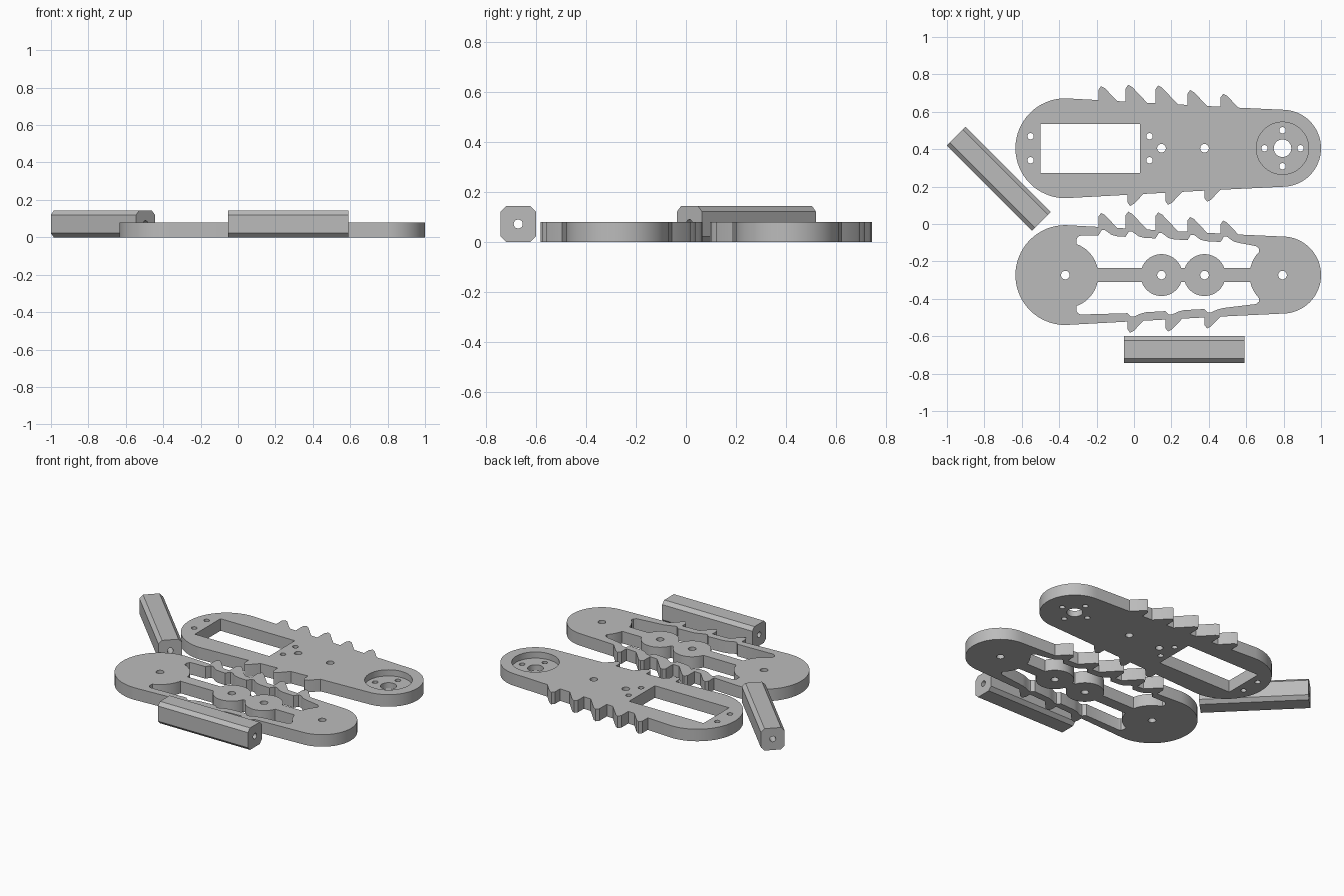
import bpy, bmesh
from math import sin, cos, pi, radians, asin, degrees

if "Cube" in bpy.data.objects:
    bpy.data.objects.remove(bpy.data.objects["Cube"], do_unlink=True)

grey = bpy.data.materials.new("plain grey")
grey.use_nodes = True
GREY = (0.5, 0.5, 0.5, 1)
grey.diffuse_color = GREY
grey.node_tree.nodes["Principled BSDF"].inputs["Base Color"].default_value = GREY

THICK, SIDE = 0.078, 0.142
REAR, NOSE = -0.367, 0.794            # centres of the two rounded ends
UPPER_TEETH = [(-0.19, 0.075), (-0.045, 0.09), (0.115, 0.095), (0.286, 0.08), (0.463, 0.07)]
LOWER_TEETH = [(-0.035, 0.06), (0.168, 0.065), (0.377, 0.06)]


def arc(cx, cy, r, a0, a1, n=32):
    steps = [radians(a0 + (a1 - a0) * i / n) for i in range(n + 1)]
    return [(cx + r * cos(a), cy + r * sin(a)) for a in steps]


def circle(cx, cy, r):
    return arc(cx, cy, r, 0, 360, 40)[:-1]


def prism(name, pts, z0, z1):
    """Extrude a flat outline between two heights."""
    bm = bmesh.new()
    base = bm.faces.new([bm.verts.new((x, y, z0)) for x, y in pts])
    top = bmesh.ops.extrude_face_region(bm, geom=[base])["geom"]
    bmesh.ops.translate(bm, vec=(0, 0, z1 - z0),
                        verts=[v for v in top if isinstance(v, bmesh.types.BMVert)])
    bmesh.ops.recalc_face_normals(bm, faces=bm.faces)
    mesh = bpy.data.meshes.new(name)
    bm.to_mesh(mesh)
    bm.free()
    obj = bpy.data.objects.new(name, mesh)
    mesh.materials.append(grey)
    bpy.context.collection.objects.link(obj)
    return obj


def select(obj):
    bpy.ops.object.select_all(action="DESELECT")
    obj.select_set(True)
    bpy.context.view_layer.objects.active = obj


def cut(obj, pts, z0=-0.1, z1=1):
    cutter = prism("cutter", pts, z0, z1)
    cutter.hide_render = True
    mod = obj.modifiers.new("cut", "BOOLEAN")
    mod.operation, mod.solver, mod.object = "DIFFERENCE", "EXACT", cutter
    select(obj)
    bpy.ops.object.modifier_apply(modifier=mod.name)
    bpy.data.objects.remove(cutter, do_unlink=True)


def finish(obj):
    select(obj)
    bpy.ops.object.shade_smooth_by_angle(angle=radians(28))


def half_width(x):
    return 0.267 - 0.0543 * (x - REAR)


def teeth(spec, side):
    """Hooked teeth standing on the tapering edge."""
    pts = []
    for t, h in spec:
        for dx, dy in ((0, 0), (0, h - 0.02), (0.014, h), (0.035, h - 0.01), (0.025 + h, 0)):
            pts.append((t + dx, side * (half_width(t + dx) + dy)))
    return pts


def pocket(spec, side, bump):
    """Opening between the spine and the toothed rim."""
    low = degrees(asin(0.037 / 0.176))
    hub = degrees(asin(0.037 / 0.112))
    pts = arc(REAR, 0, 0.176, 70, low, 12)
    for x in (0.147, 0.377):
        pts += arc(x, 0, 0.112, 180 - hub, hub, 20)
    pts += arc(NOSE, 0, 0.176, 180 - low, 135, 10)
    pts += [(0.668, 0.142), (0.652, 0.155)]
    for t, h in reversed(spec):
        for dx, dy in ((0.1, 0), (0.07, 0.006), (0.035, bump), (0.018, bump), (0.0, 0)):
            pts.append((t + dx, half_width(t + dx) - 0.045 + dy))
    pts += [(-0.285, 0.211), (-0.3, 0.205), (-0.308, 0.19)]
    return [(x, side * y) for x, y in pts]


def plate(name):
    outline = arc(NOSE, 0, 0.206, -90, 90) + teeth(UPPER_TEETH, 1)[::-1]
    outline += arc(REAR, 0, 0.267, 90, 270) + teeth(LOWER_TEETH, -1)
    return prism(name, outline, 0, THICK)


# Motor plate with rectangular window and round recess
motor = plate("motor_plate")
cut(motor, [(-0.5, -0.132), (0.032, -0.132), (0.032, 0.13), (-0.5, 0.13)])
cut(motor, circle(NOSE, 0, 0.14), THICK - 0.04)
cut(motor, circle(NOSE, 0, 0.047))
for dx, dy in ((1, 0), (-1, 0), (0, 1), (0, -1)):
    cut(motor, circle(NOSE + 0.096 * dx, 0.096 * dy, 0.017))
for x in (-0.553, 0.083):
    for y in (-0.064, 0.064):
        cut(motor, circle(x, y, 0.017))
for x in (0.147, 0.377):
    cut(motor, circle(x, 0, 0.023))
motor.location.y = 0.405
finish(motor)

# Cover plate with open pockets around a central spine
cover = plate("cover_plate")
cut(cover, pocket(UPPER_TEETH, 1, 0.03))
cut(cover, pocket(LOWER_TEETH, -1, 0.02))
for x in (REAR, 0.147, 0.377, NOSE):
    cut(cover, circle(x, 0, 0.023))
cover.location.y = -0.273
finish(cover)


# Chamfered spacer bars with a lengthwise bore
def spacer(name, x, y, turn):
    a, b = SIDE / 2, SIDE / 2 - 0.022
    octagon = [(a, -b), (a, b), (b, a), (-b, a), (-a, b), (-a, -b), (-b, -a), (b, -a)]
    bar = prism(name, octagon, -0.3225, 0.3225)
    cut(bar, circle(0, 0, 0.018), -1)
    bar.rotation_euler = (0, pi / 2, turn)
    bar.location = (x, y, SIDE / 2)
    finish(bar)


spacer("front_spacer", 0.268, -0.671, 0)
spacer("side_spacer", -0.7225, 0.242, -pi / 4)
